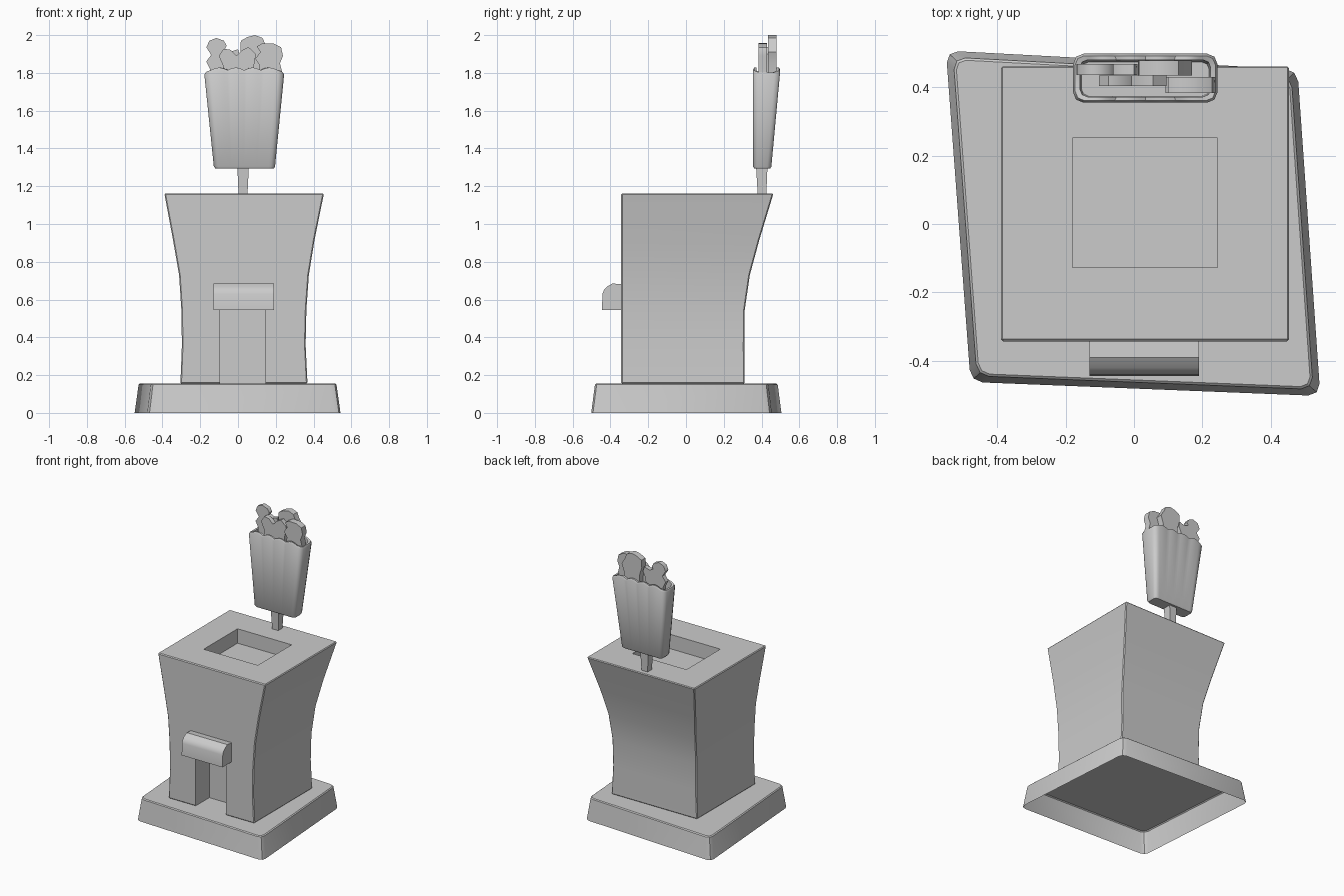
import bpy, bmesh, math
from mathutils import Vector

if "Cube" in bpy.data.objects:
    bpy.data.objects.remove(bpy.data.objects["Cube"])


def finish(name, bm, angle=35):
    bmesh.ops.recalc_face_normals(bm, faces=bm.faces[:])
    me = bpy.data.meshes.new(name)
    bm.to_mesh(me)
    bm.free()
    ob = bpy.data.objects.new(name, me)
    bpy.context.collection.objects.link(ob)
    bpy.ops.object.select_all(action='DESELECT')
    ob.select_set(True)
    bpy.context.view_layer.objects.active = ob
    bpy.ops.object.shade_smooth_by_angle(angle=math.radians(angle))
    return ob


def loft(rings, cap_start=True, cap_end=True):
    """Skin a list of equal-length closed rings."""
    bm = bmesh.new()
    vs = [[bm.verts.new(p) for p in r] for r in rings]
    n = len(rings[0])
    for a, b in zip(vs, vs[1:]):
        for i in range(n):
            j = (i + 1) % n
            bm.faces.new((a[i], a[j], b[j], b[i]))
    if cap_start:
        bm.faces.new(vs[0][::-1])
    if cap_end:
        bm.faces.new(vs[-1])
    return bm


def rect(x0, x1, y0, y1, z):
    return [(x0, y0, z), (x1, y0, z), (x1, y1, z), (x0, y1, z)]


def modify(ob, kind, **props):
    m = ob.modifiers.new(kind.title(), kind)
    for k, v in props.items():
        setattr(m, k, v)
    bpy.context.view_layer.objects.active = ob
    bpy.ops.object.modifier_apply(modifier=m.name)


def cut(ob, box):
    x0, x1, y0, y1, z0, z1 = box
    c = finish("cutter", loft([rect(x0, x1, y0, y1, z0), rect(x0, x1, y0, y1, z1)]))
    c.hide_render = True
    modify(ob, 'BOOLEAN', object=c, operation='DIFFERENCE', solver='EXACT')
    bpy.data.objects.remove(c)


# Base: skewed tapered slab, open underneath
corners = [(-.478, -.462), (.545, -.503), (.478, .452), (-.55, .507)]
bm = loft([[(x, y, 0) for x, y in corners],
           [(x * .96, y * .96, .155) for x, y in corners]], cap_start=False)
bm.edges.ensure_lookup_table()
upright = [e for e in bm.edges if abs(e.verts[0].co.z - e.verts[1].co.z) > .1]
bmesh.ops.bevel(bm, geom=upright, offset=.035, segments=2, profile=.5, affect='EDGES')
top = [e for e in bm.edges if all(v.co.z > .15 for v in e.verts)]
bmesh.ops.bevel(bm, geom=top, offset=.006, segments=1, affect='EDGES')
finish("base", bm, 30)

# Body: flared on left, right and back, flat front
profile = [(.155, -.305, .368, .31), (.36, -.297, .358, .309), (.545, -.300, .362, .311),
           (.73, -.312, .375, .338), (.915, -.344, .405, .388), (1.162, -.39, .455, .463)]
body = finish("body", loft([rect(x0, x1, -.343, y1, z) for z, x0, x1, y1 in profile]))
modify(body, 'BEVEL', width=.006, segments=1, limit_method='ANGLE', angle_limit=math.radians(50))
cut(body, (-.18, .244, -.127, .252, 1.06, 1.3))     # well in the top
cut(body, (-.095, .146, -.5, -.185, .1, .57))       # slot in the front
bpy.context.view_layer.objects.active = body
body.select_set(True)
bpy.ops.object.shade_smooth_by_angle(angle=math.radians(35))

# Canopy above the slot
side = [(-.34, .545), (-.445, .545), (-.442, .63), (-.435, .65), (-.42, .667),
        (-.39, .685), (-.34, .681)]
finish("canopy", loft([[(x, y, z) for y, z in side] for x in (-.13, .19)]))

# Tapered stick
finish("stick", loft([rect(.003, .05, .38, .425, 1.15), rect(-.004, .058, .37, .432, 1.32)]))


# Carton: tapered, chamfered corners, scalloped front and back rim
def carton_ring(x0, x1, y0, y1, z, c, wave):
    n, pts = 24, []
    for s in (0, 1):
        for i in range(n + 1):
            t = i / n
            x = x0 + c + (x1 - x0 - 2 * c) * (t if s == 0 else 1 - t)
            lift = .012 + .014 * abs(math.sin(4 * math.pi * t))
            pts.append((x, y1 if s else y0, z + wave * lift))
        k = c * .29
        xe, sg = (x0, 1) if s else (x1, -1)
        ya, yb = (y1 - c, y0 + c) if s else (y0 + c, y1 - c)
        dk = 1 if s else -1
        pts.append((xe + sg * k, ya + dk * (c - k), z + wave * .006))
        pts += [(xe, ya, z), (xe, yb, z)]
        pts.append((xe + sg * k, yb - dk * (c - k), z + wave * .006))
    return pts


finish("carton", loft([
    carton_ring(-.120, .190, .362, .446, 1.294, .018, 0),
    carton_ring(-.128, .196, .355, .452, 1.304, .022, 0),
    carton_ring(-.178, .244, .355, .498, 1.79, .03, 1),
    carton_ring(-.172, .238, .361, .492, 1.802, .027, 1),
    carton_ring(-.158, .224, .372, .480, 1.802, .022, 1),
    carton_ring(-.154, .220, .374, .474, 1.72, .022, 0)]), 40)

# Flat lumpy snack pieces sticking out of the carton: (y0, y1, outline)
pieces = [
    (.436, .468, [(-.145, 1.72), (-.148, 1.82), (-.168, 1.86), (-.142, 1.895), (-.167, 1.935),
                  (-.152, 1.97), (-.115, 1.985), (-.075, 1.97), (-.06, 1.945), (-.07, 1.925),
                  (-.04, 1.912), (0, 1.925), (.01, 1.89), (-.01, 1.85), (-.02, 1.72)]),
    (.403, .434, [(-.07, 1.72), (-.08, 1.84), (-.102, 1.89), (-.075, 1.928), (-.04, 1.922),
                  (-.008, 1.89), (.02, 1.92), (.055, 1.937), (.095, 1.90), (.085, 1.84), (.075, 1.72)]),
    (.435, .478, [(.035, 1.72), (.03, 1.86), (.012, 1.92), (.015, 1.97), (.05, 1.99), (.09, 2.0),
                  (.13, 1.985), (.145, 1.95), (.17, 1.91), (.15, 1.85), (.145, 1.72)]),
    (.383, .430, [(.105, 1.72), (.115, 1.84), (.092, 1.875), (.118, 1.91), (.10, 1.94), (.13, 1.957),
                  (.19, 1.955), (.228, 1.935), (.238, 1.89), (.222, 1.85), (.235, 1.80), (.205, 1.72)])]
for i, (y0, y1, outline) in enumerate(pieces):
    finish(f"snack_piece_{i + 1}", loft([[(x, y, z) for x, z in outline] for y in (y0, y1)]), 45)
